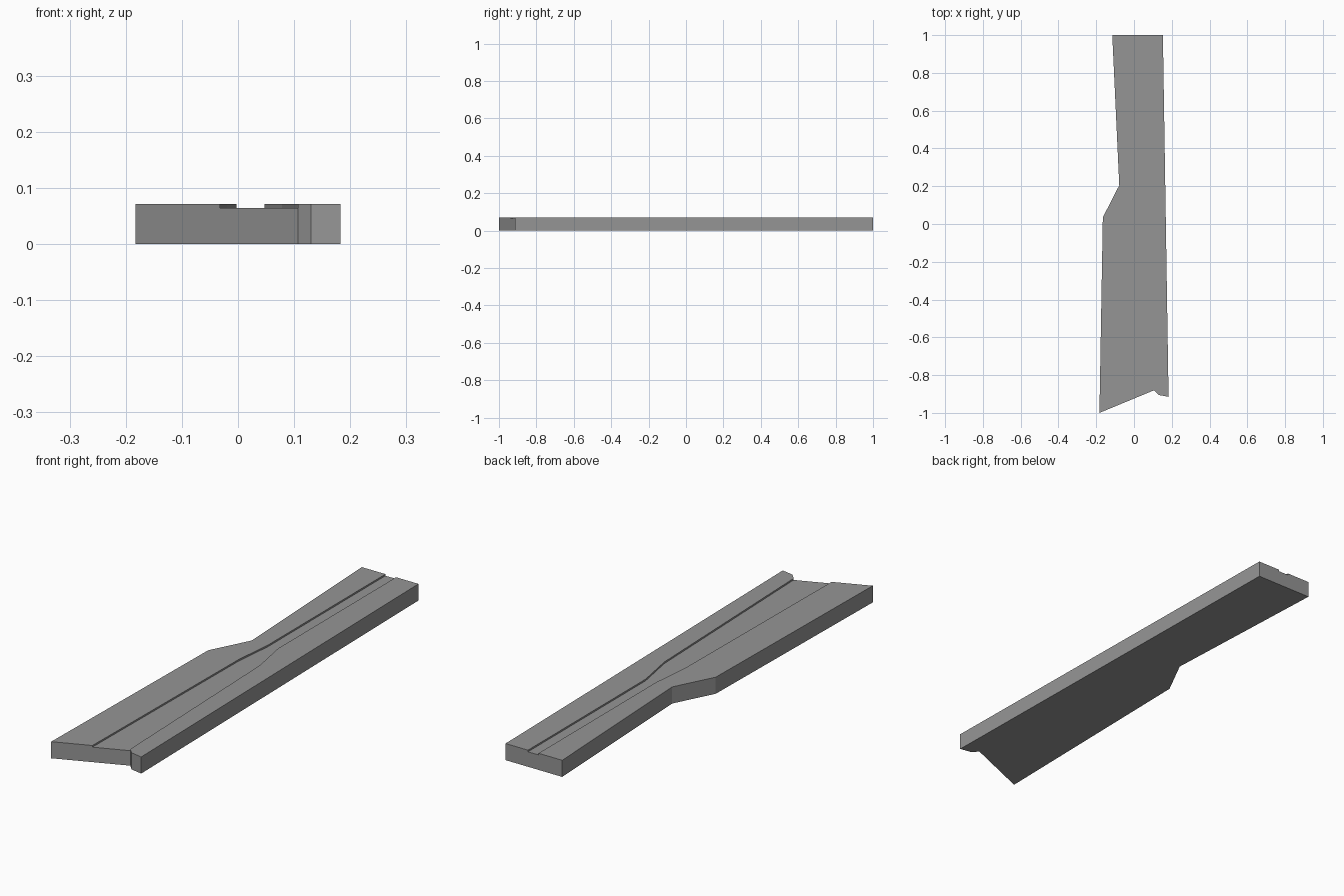
import bpy
import bmesh

cube = bpy.data.objects.get("Cube")
if cube:
    bpy.data.objects.remove(cube, do_unlink=True)

grey = bpy.data.materials.new("stone grey")
grey.use_nodes = True
GREY = (0.3, 0.3, 0.3, 1)
grey.diffuse_color = GREY
grey.node_tree.nodes["Principled BSDF"].inputs["Base Color"].default_value = GREY


def prism(name, outline, bottom, top):
    """Extrude a counter-clockwise plan outline between two heights."""
    bm = bmesh.new()
    base = bm.faces.new([bm.verts.new((x, y, bottom)) for x, y in outline])
    up = bmesh.ops.extrude_face_region(bm, geom=[base], use_keep_orig=True)
    moved = [v for v in up["geom"] if isinstance(v, bmesh.types.BMVert)]
    bmesh.ops.translate(bm, verts=moved, vec=(0, 0, top - bottom))
    bmesh.ops.recalc_face_normals(bm, faces=bm.faces)
    mesh = bpy.data.meshes.new(name)
    bm.to_mesh(mesh)
    bm.free()
    mesh.materials.append(grey)
    obj = bpy.data.objects.new(name, mesh)
    bpy.context.collection.objects.link(obj)
    return obj


TOP, FLOOR = 0.071, 0.064

# Slab with a stepped left side and a notched front end
slab = prism("slab", [
    (-0.183, -1), (0.107, -0.88), (0.13, -0.905), (0.183, -0.915),
    (0.153, 1), (-0.115, 1), (-0.078, 0.205), (-0.165, 0.035),
], 0, TOP)

# Shallow channel that narrows towards the back, open at both ends
cutter = prism("channel_cutter", [
    (-0.034, -1.1), (0.107, -1.1), (0.107, -0.88), (0.078, 0.035),
    (0.047, 0.205), (0.047, 1.1), (-0.003, 1.1), (-0.003, 0.205),
    (-0.02, 0.035),
], FLOOR, TOP + 0.1)
cutter.hide_render = True

cut = slab.modifiers.new("channel", "BOOLEAN")
cut.operation = "DIFFERENCE"
cut.solver = "EXACT"
cut.object = cutter
bpy.context.view_layer.objects.active = slab
bpy.ops.object.modifier_apply(modifier=cut.name)
bpy.data.objects.remove(cutter, do_unlink=True)
